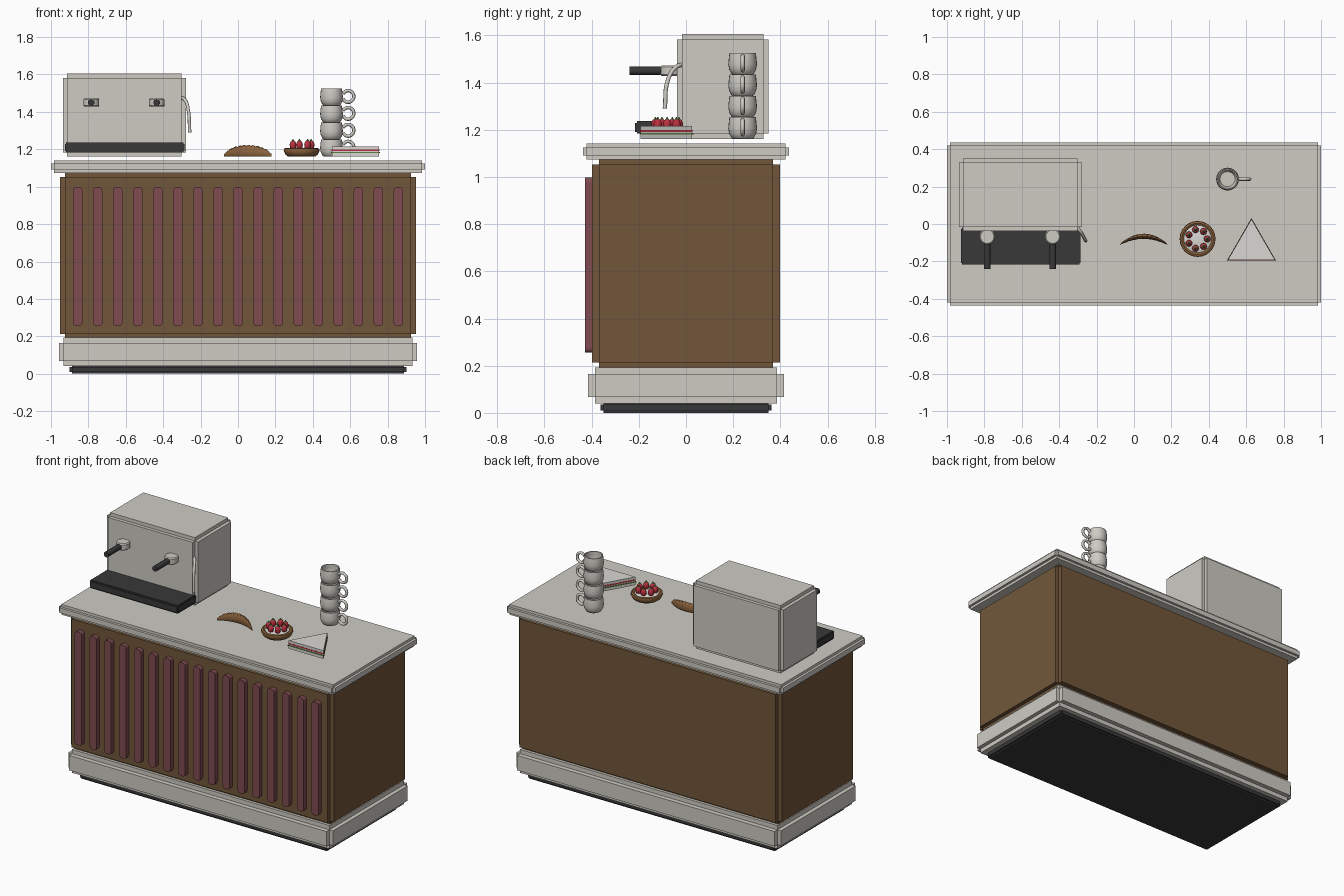
import bpy, bmesh, math
from mathutils import Vector, Matrix

if "Cube" in bpy.data.objects:
    bpy.data.objects.remove(bpy.data.objects["Cube"])


def material(name, rgb):
    m = bpy.data.materials.new(name)
    m.diffuse_color = (*rgb, 1)
    m.use_nodes = True
    m.node_tree.nodes["Principled BSDF"].inputs["Base Color"].default_value = m.diffuse_color
    return m


STONE = material("pale stone", (0.62, 0.60, 0.55))
WOOD = material("brown wood", (0.165, 0.094, 0.042))
SLAT = material("red brown wood", (0.21, 0.07, 0.08))
DARK = material("charcoal", (0.04, 0.04, 0.04))
WHITE = material("white cream", (0.70, 0.68, 0.65))
CRUST = material("baked crust", (0.27, 0.13, 0.05))
RED = material("berry red", (0.50, 0.03, 0.05))
GREEN = material("leaf green", (0.10, 0.22, 0.06))


def finish(bm, name, mat, smooth=None):
    bmesh.ops.recalc_face_normals(bm, faces=bm.faces[:])
    me = bpy.data.meshes.new(name)
    bm.to_mesh(me)
    bm.free()
    ob = bpy.data.objects.new(name, me)
    bpy.context.collection.objects.link(ob)
    me.materials.append(mat)
    if smooth:
        bpy.ops.object.select_all(action='DESELECT')
        ob.select_set(True)
        bpy.context.view_layer.objects.active = ob
        bpy.ops.object.shade_smooth_by_angle(angle=math.radians(smooth))
    return ob


def stepped_box(name, lo, hi, step, mat):
    """Box whose six faces stand proud, leaving a stepped notch on each edge."""
    lo, hi, step = Vector(lo), Vector(hi), Vector(step)
    size = hi - lo - 2 * step
    bm = bmesh.new()
    bmesh.ops.create_cube(bm, size=1, matrix=Matrix.Translation((lo + hi) / 2)
                          @ Matrix.Diagonal((*size, 1)))
    bm.normal_update()
    normals = [f.normal.copy() for f in bm.faces]
    res = bmesh.ops.extrude_discrete_faces(bm, faces=bm.faces[:])
    for f, n in zip(res["faces"], normals):
        offset = Vector([n[i] * step[i] for i in range(3)])
        bmesh.ops.translate(bm, verts=f.verts[:], vec=offset)
    me = bpy.data.meshes.new(name)
    bm.to_mesh(me)
    bm.free()
    ob = bpy.data.objects.new(name, me)
    bpy.context.collection.objects.link(ob)
    me.materials.append(mat)
    return ob


def lathe(name, profile, at, mat, sides=24, smooth=40):
    """Revolve (radius, z) points; profile ends are capped."""
    bm = bmesh.new()
    rings = [[bm.verts.new((at[0] + r * math.cos(2 * math.pi * i / sides),
                            at[1] + r * math.sin(2 * math.pi * i / sides),
                            at[2] + z)) for i in range(sides)] for r, z in profile]
    for a, b in zip(rings, rings[1:]):
        for i in range(sides):
            j = (i + 1) % sides
            bm.faces.new((a[i], a[j], b[j], b[i]))
    bm.faces.new(rings[0])
    bm.faces.new(rings[-1])
    return finish(bm, name, mat, smooth)


def prism(name, points, z0, z1, mat):
    bm = bmesh.new()
    a = [bm.verts.new((x, y, z0)) for x, y in points]
    b = [bm.verts.new((x, y, z1)) for x, y in points]
    bm.faces.new(a)
    bm.faces.new(b)
    for i in range(len(a)):
        j = (i + 1) % len(a)
        bm.faces.new((a[i], a[j], b[j], b[i]))
    return finish(bm, name, mat)


# Counter
stepped_box("kick_plate", (-.90, -.362, 0), (.90, .362, .045), (.012, .012, .01), DARK)
stepped_box("base_plinth", (-.958, -.416, .04), (.958, .416, .193), (.026, .03, .028), STONE)
stepped_box("counter_body", (-.951, -.398, .19), (.951, .398, 1.075), (.026, .03, .023), WOOD)
stepped_box("countertop", (-1, -.437, 1.074), (1, .437, 1.141), (.016, .016, .017), STONE)

# Front slats with rounded ends
for k in range(17):
    x = -.857 + k * .10713
    bm = bmesh.new()
    bmesh.ops.create_cube(bm, size=1, matrix=Matrix.Translation((x, -.411, .626))
                          @ Matrix.Diagonal((.05, .034, .742, 1)))
    edges = [e for e in bm.edges if abs(e.verts[0].co.y - e.verts[1].co.y) > .01]
    bmesh.ops.bevel(bm, geom=edges, offset=.018, segments=3, profile=.5, affect='EDGES')
    finish(bm, "front_slat", SLAT)

# Coffee machine
TOP = 1.161
stepped_box("machine_body", (-.936, -.038, TOP), (-.279, .35, 1.605), (.022, .022, .023), STONE)
stepped_box("drip_tray", (-.926, -.216, 1.183), (-.285, -.02, 1.237), (.006, .008, .008), DARK)
for x in (-.785, -.435):
    lathe("group_head", [(.036, -.022), (.042, -.016), (.042, .016), (.036, .022)],
          (x, -.068, 1.45), STONE, 16)
    handle = lathe("filter_handle", [(.018, 0), (.018, .14)], (0, 0, 0), DARK, 16)
    handle.matrix_world = Matrix.Translation((x, -.10, 1.45)) @ Matrix.Rotation(math.pi / 2, 4, 'X')


def tube(name, pts, radius, mat):
    cu = bpy.data.curves.new(name, 'CURVE')
    cu.dimensions = '3D'
    cu.bevel_depth = radius
    cu.bevel_resolution = 2
    cu.use_fill_caps = True
    cu.resolution_u = 6
    sp = cu.splines.new('BEZIER')
    sp.bezier_points.add(len(pts) - 1)
    for p, co in zip(sp.bezier_points, pts):
        p.co = co
        p.handle_left_type = p.handle_right_type = 'AUTO'
    ob = bpy.data.objects.new(name, cu)
    bpy.context.collection.objects.link(ob)
    cu.materials.append(mat)
    return ob


tube("steam_wand", [(-.31, -.01, 1.478), (-.283, -.045, 1.464), (-.266, -.077, 1.41),
                    (-.258, -.09, 1.29)], .009, STONE)

# Stack of mugs
CUP = [(.040, 0), (.047, .004), (.057, .022), (.061, .045), (.058, .075), (.056, .092),
       (.050, .092), (.050, .07), (.050, .03), (.040, .012)]
for k in range(4):
    z = TOP + k * .0905
    lathe("mug", CUP, (.5, .24, z), STONE, 24, 50)
    tube("mug_handle", [(.588 + .031 * math.cos(a), .24, z + .05 + .031 * math.sin(a))
                        for a in [math.radians(d) for d in range(-150, 151, 50)]], .009, STONE)

# Croissant: ridged crescent, flat underneath
bm = bmesh.new()
N, S, rings = 42, 12, []
for i in range(N + 1):
    t = -1 + 2 * i / N
    swell = max(.06, 1 - t * t) ** .5
    ridge = 1 - .09 * (i % 4 == 0)
    w, h = .014 * swell * ridge, .062 * swell * ridge
    x, y = .052 + .126 * t, -.066 - .042 * t * t
    ring = []
    for s in range(S):
        a = 2 * math.pi * s / S
        z = TOP + max(0, h * (.42 + .58 * math.sin(a)))
        ring.append(bm.verts.new((x - .3 * w * t * math.cos(a), y + w * math.cos(a), z)))
    rings.append(ring)
for a, b in zip(rings, rings[1:]):
    for s in range(S):
        q = (s + 1) % S
        bm.faces.new((a[s], a[q], b[q], b[s]))
bm.faces.new(rings[0])
bm.faces.new(rings[-1])
finish(bm, "croissant", CRUST, 35)

# Berry tart
TART = (.34, -.08, TOP)
lathe("tart_crust", [(.072, 0), (.086, .010), (.096, .030), (.094, .042), (.084, .046),
                     (.074, .040), (.072, .03)], TART, CRUST, 24)
lathe("tart_cream", [(.074, .028), (.074, .038), (.060, .043)], TART, WHITE, 24)
for k in range(7):
    a = 2 * math.pi * k / 7
    p = (TART[0] + .051 * math.cos(a), TART[1] + .051 * math.sin(a), TOP + .038)
    lathe("berry", [(.010, 0), (.016, .010), (.018, .026), (.014, .040), (.006, .046)],
          p, RED, 12, 60)
    lathe("berry_leaf", [(.010, .044), (.007, .047), (.002, .055)], p, GREEN, 6)


# Triangular sandwich, in layers
def triangle(grow):
    cx, cy, r = .628, -.12, .146 + grow
    return [(cx + r * math.cos(math.radians(d)), cy + r * math.sin(math.radians(d)))
            for d in (90, 210, 330)]


for name, grow, z0, z1, mat in (
        ("lower_bread", 0, 0, .018, WHITE), ("lettuce", .006, .018, .025, GREEN),
        ("cheese", 0, .025, .030, WHITE), ("tomato", .002, .030, .038, RED),
        ("upper_bread", 0, .038, .054, WHITE)):
    prism("sandwich_" + name, triangle(grow), TOP + z0, TOP + z1, mat)
